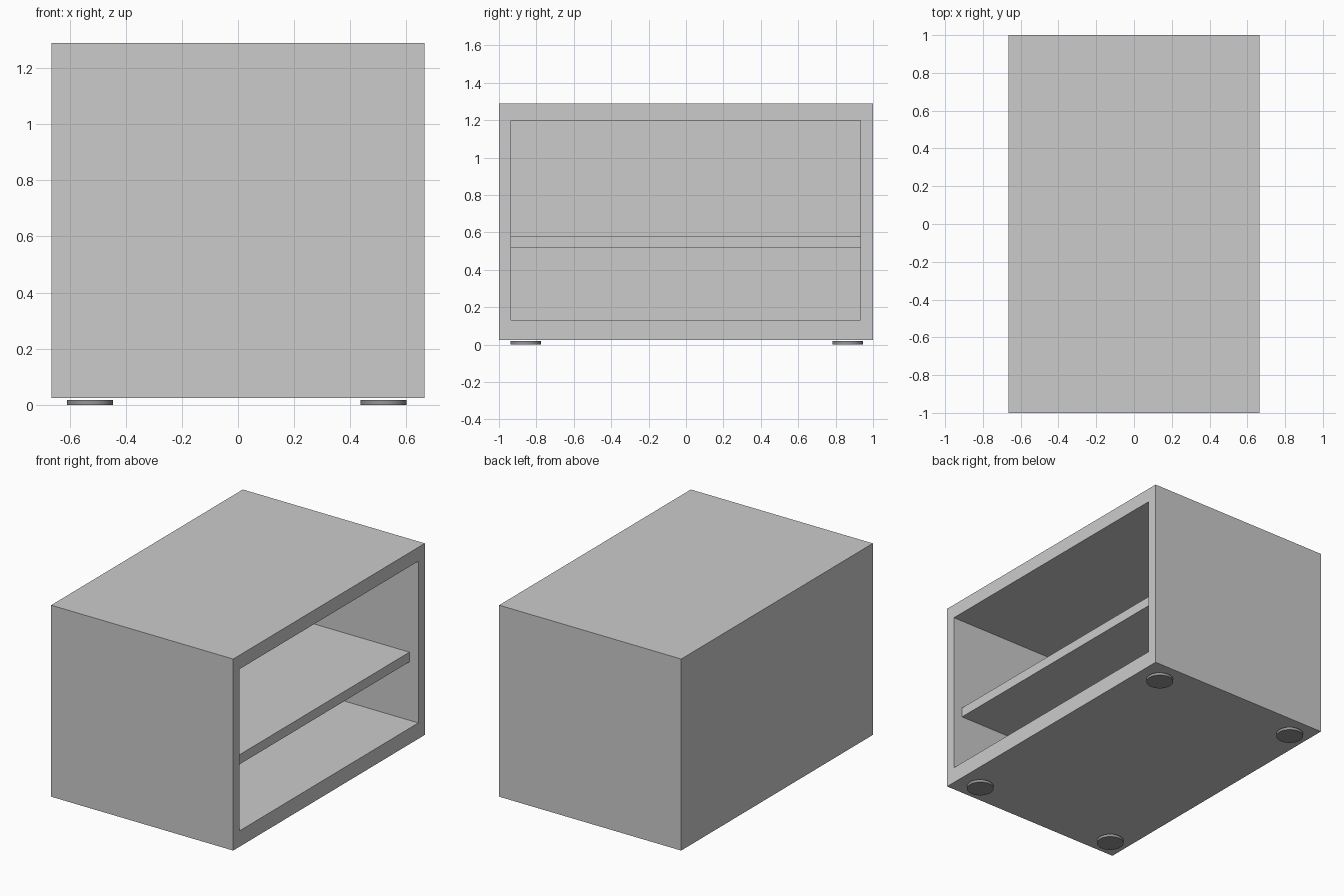
import bpy, bmesh

if "Cube" in bpy.data.objects:
    bpy.data.objects.remove(bpy.data.objects["Cube"])

HX, HY = 0.665, 1.0            # half width, half length
Z0, Z1 = 0.025, 1.29           # cabinet bottom and top
OY0, OY1 = -0.935, 0.932       # opening in the right side
OZ0, OZ1 = 0.13, 1.198
BACK = -0.60                   # inner face of the back panel


def bm_box(lo, hi):
    bm = bmesh.new()
    bmesh.ops.create_cube(bm, size=1)
    for v in bm.verts:
        v.co = [hi[i] if v.co[i] > 0 else lo[i] for i in range(3)]
    return bm


def finish(name, bm):
    bmesh.ops.recalc_face_normals(bm, faces=bm.faces[:])
    me = bpy.data.meshes.new(name)
    bm.to_mesh(me)
    bm.free()
    ob = bpy.data.objects.new(name, me)
    bpy.context.collection.objects.link(ob)
    return ob


# Cabinet shell: inset the right face to the opening, then push it inward
bm = bm_box((-HX, -HY, Z0), (HX, HY, Z1))
face = max(bm.faces, key=lambda f: f.calc_center_median().x)
for depth_x in (HX, BACK):
    bmesh.ops.inset_individual(bm, faces=[face], thickness=0.01)
    mid = face.calc_center_median()
    for v in face.verts:
        y = OY1 if v.co.y > mid.y else OY0
        z = OZ1 if v.co.z > mid.z else OZ0
        v.co = (depth_x, y, z)
finish("cabinet_shell", bm)

# Shelf, set slightly back from the opening
finish("shelf", bm_box((BACK, OY0, 0.516), (0.60, OY1, 0.58)))

# Four round dark feet
dark = bpy.data.materials.new("dark_rubber")
dark.diffuse_color = (0.3, 0.3, 0.3, 1)
dark.use_nodes = True
dark.node_tree.nodes["Principled BSDF"].inputs["Base Color"].default_value = dark.diffuse_color
for side, x in (("left", -0.527), ("right", 0.519)):
    for end, y in (("front", -0.857), ("back", 0.865)):
        bpy.ops.mesh.primitive_cylinder_add(vertices=48, radius=0.082, depth=0.018,
                                            location=(x, y, 0.009))
        foot = bpy.context.object
        foot.name = f"{end}_{side}_foot"
        foot.data.materials.append(dark)
        bpy.ops.object.shade_smooth_by_angle()
